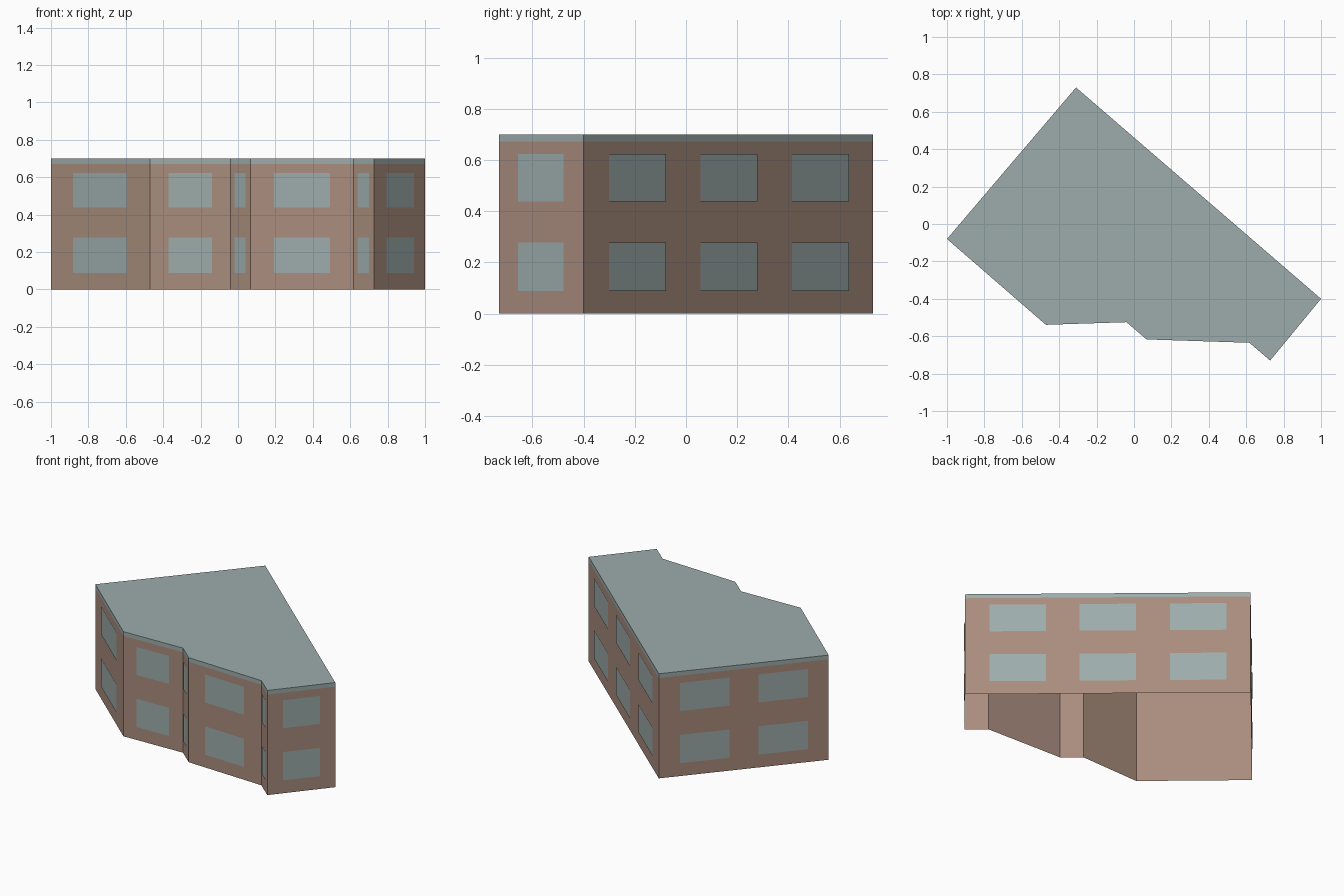
import bpy, bmesh
from mathutils import Vector

cube = bpy.data.objects.get("Cube")
if cube:
    bpy.data.objects.remove(cube, do_unlink=True)


def make_material(name, rgb):
    mat = bpy.data.materials.new(name)
    mat.use_nodes = True
    mat.diffuse_color = (*rgb, 1)
    mat.node_tree.nodes["Principled BSDF"].inputs["Base Color"].default_value = (*rgb, 1)
    return mat


BRICK = make_material("brown_brick", (0.40, 0.267, 0.208))
GREY = make_material("grey_green", (0.335, 0.415, 0.408))

# Footprint corners, counter-clockwise, with the window count of the wall that follows
FOOTPRINT = [
    (-1.0, -0.08, 1), (-0.471, -0.539, 1), (-0.04, -0.525, 1), (0.067, -0.617, 1),
    (0.617, -0.635, 1), (0.728, -0.73, 1), (1.0, -0.4, 3), (-0.31, 0.73, 2),
]
CORNERS = [Vector((x, y, 0)) for x, y, _ in FOOTPRINT]
ROOF_BASE, TOP = 0.672, 0.70
STOREYS = [(0.088, 0.277), (0.437, 0.624)]   # window sill and head heights
MARGIN, WIDTH, GAP = 1.0, 2.36, 1.4          # window rhythm along a wall
PROUD = 0.004                                # window panes sit just off the wall


def window_spans(count):
    """Start and end fractions of each window along a wall."""
    total = 2 * MARGIN + count * WIDTH + (count - 1) * GAP
    starts = [MARGIN + i * (WIDTH + GAP) for i in range(count)]
    return [(s / total, (s + WIDTH) / total) for s in starts]


def at_height(point, z):
    return (point.x, point.y, z)


def quad(bm, a, b, low, high):
    ring = [at_height(a, low), at_height(b, low), at_height(b, high), at_height(a, high)]
    bm.faces.new([bm.verts.new(co) for co in ring])


def finish(bm, name, material):
    bmesh.ops.remove_doubles(bm, verts=bm.verts, dist=0.0005)
    mesh = bpy.data.meshes.new(name)
    bm.to_mesh(mesh)
    bm.free()
    mesh.materials.append(material)
    bpy.context.collection.objects.link(bpy.data.objects.new(name, mesh))


WALLS = [(CORNERS[i], CORNERS[(i + 1) % len(CORNERS)], FOOTPRINT[i][2])
         for i in range(len(CORNERS))]

# Brick walls, open underneath
bm = bmesh.new()
for start, end, _ in WALLS:
    quad(bm, start, end, 0, ROOF_BASE)
finish(bm, "brick_walls", BRICK)

# Thin window panes on two storeys
bm = bmesh.new()
for start, end, count in WALLS:
    along = (end - start).normalized()
    offset = Vector((along.y, -along.x, 0)) * PROUD
    for first, last in window_spans(count):
        for sill, head in STOREYS:
            quad(bm, start.lerp(end, first) + offset, start.lerp(end, last) + offset, sill, head)
finish(bm, "window_panes", GREY)

# Flat roof with its edge band
bm = bmesh.new()
for start, end, _ in WALLS:
    quad(bm, start, end, ROOF_BASE, TOP)
bm.faces.new([bm.verts.new(at_height(p, TOP)) for p in CORNERS])
finish(bm, "flat_roof", GREY)
